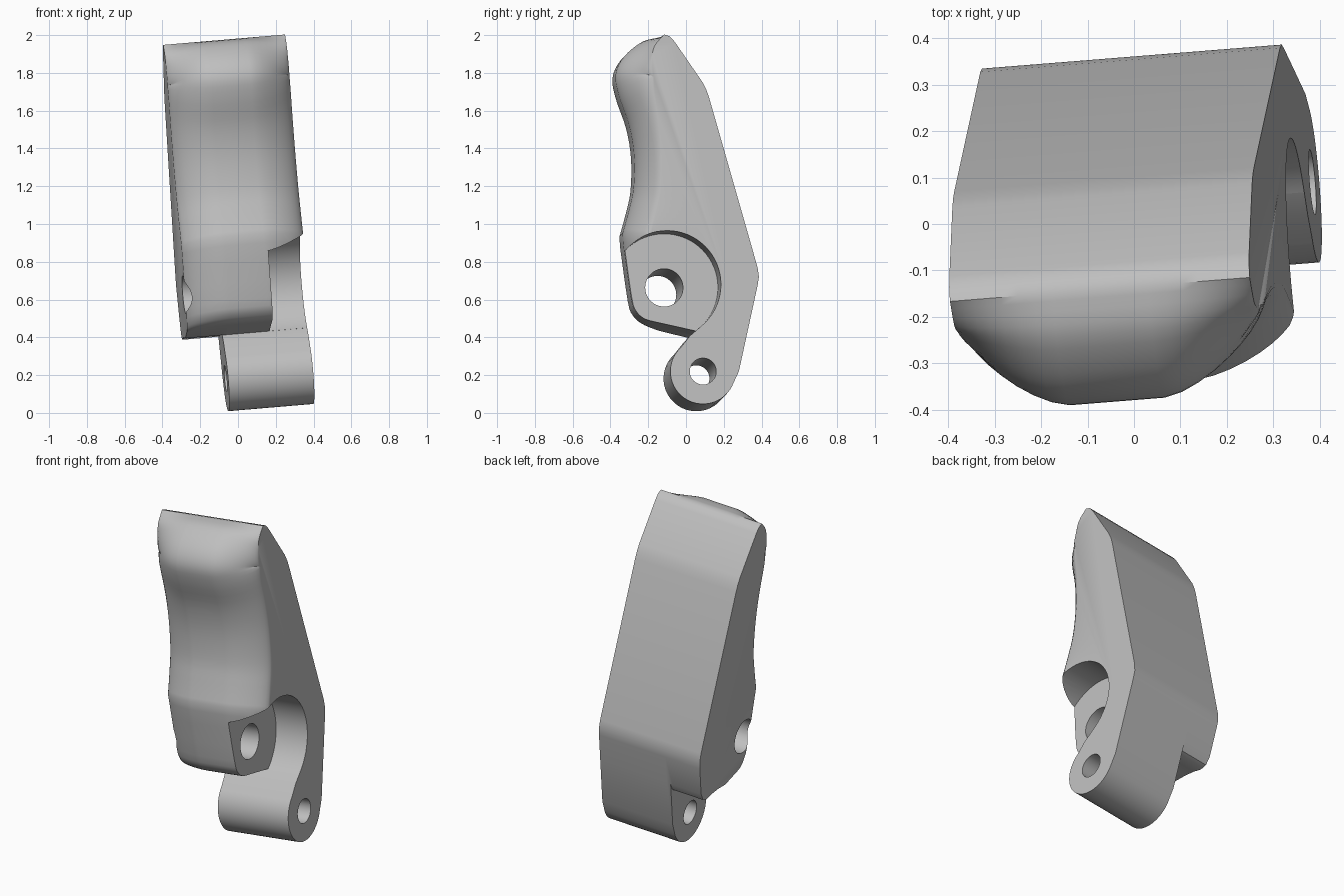
import bpy, bmesh, math
from mathutils import Matrix

cube = bpy.data.objects.get("Cube")
if cube:
    bpy.data.objects.remove(cube, do_unlink=True)

WIDTH, ARM_WIDTH, POCKET, BEVEL = 0.645, 0.45, 0.2, 0.22
PIVOT, PIN = (-0.1, 0.68), (0.09, 0.22)
# Slight tilt of the whole part: local (depth, y, z) to world
TILT = Matrix(((1, -0.08, -0.085, 0.41), (0.08, 1, 0, 0), (0.085, 0, 1, 0), (0, 0, 0, 1)))

grey = bpy.data.materials.new("light_grey")
grey.use_nodes = True
grey.diffuse_color = (0.52, 0.52, 0.52, 1)
grey.node_tree.nodes["Principled BSDF"].inputs["Base Color"].default_value = grey.diffuse_color


def loft(name, sections):
    """Skin matching (depth, outline) sections and cap both ends."""
    bm = bmesh.new()
    rings = [[bm.verts.new((u, y, z)) for y, z in pts] for u, pts in sections]
    n = len(rings[0])
    for a, b in zip(rings, rings[1:]):
        for i in range(n):
            j = (i + 1) % n
            bm.faces.new((a[i], a[j], b[j], b[i]))
    bm.faces.new(rings[0])
    bm.faces.new(rings[-1])
    bmesh.ops.recalc_face_normals(bm, faces=bm.faces)
    mesh = bpy.data.meshes.new(name)
    bm.to_mesh(mesh)
    bm.free()
    mesh.materials.append(grey)
    obj = bpy.data.objects.new(name, mesh)
    bpy.context.collection.objects.link(obj)
    return obj


def arc(center, radius, start, end, steps):
    angles = [math.radians(start + (end - start) * i / steps) for i in range(steps + 1)]
    return [(center[0] + radius * math.cos(a), center[1] + radius * math.sin(a)) for a in angles]


def rod(name, center, radius, u0, u1):
    outline = arc(center, radius, 0, 360, 64)[:-1]
    return loft(name, [(u0, outline), (u1, outline)])


def combine(target, tool, operation):
    mod = target.modifiers.new(operation.lower(), "BOOLEAN")
    mod.operation, mod.object, mod.solver = operation, tool, "EXACT"
    bpy.ops.object.select_all(action="DESELECT")
    bpy.context.view_layer.objects.active = target
    target.select_set(True)
    bpy.ops.object.modifier_apply(modifier=mod.name)
    bpy.data.objects.remove(tool, do_unlink=True)


def smooth_path(keys, steps=4):
    """Catmull-Rom curve through (y, z, edge rounding) keys."""
    ext = [keys[0]] + keys + [keys[-1]]
    out = []
    for p, q, r, s in zip(ext, ext[1:], ext[2:], ext[3:]):
        for k in range(steps):
            t = k / steps
            out.append(tuple(0.5 * (2 * b + (c - a) * t + (2 * a - 5 * b + 4 * c - d) * t * t
                                    + (3 * b - a - 3 * c + d) * t ** 3)
                             for a, b, c, d in zip(p, q, r, s)))
    return out + [keys[-1]]


# Finger-shaped front, from the top edge down to the lower corner
grip = smooth_path([(-0.115, 2.003, 0), (-0.21, 1.985, 0.08), (-0.31, 1.905, 0.17),
                    (-0.355, 1.81, 0.2), (-0.338, 1.7, 0.17), (-0.283, 1.54, 0.14),
                    (-0.257, 1.38, 0.13), (-0.26, 1.21, 0.13), (-0.285, 1.09, 0.13),
                    (-0.318, 0.97, 0.13)])
toe = smooth_path([(-0.316, 0.92, 0.13), (-0.275, 0.63, 0.13), (-0.25, 0.555, 0.13),
                   (-0.205, 0.515, 0.12), (-0.14, 0.497, 0.1)], 3)
back = [(0.07, 0.45), (0.15, 0.455), (0.22, 0.452), (0.275, 0.442), (0.315, 0.455), (0.341, 0.5),
        (0.379, 0.675), (0.386, 0.72), (0.379, 0.77), (0.122, 1.67), (0.108, 1.71), (0.088, 1.75),
        (-0.06, 1.965), (-0.085, 1.993)]


def body_outline(u):
    """Outline with the front pulled in near both side faces."""
    t = min(1, min(-u, u + WIDTH) / BEVEL)
    pull = 1 - (1 - (1 - t) ** 1.5) ** (1 / 1.5)
    pts = []
    for i, (y, z, amount) in enumerate(grip):
        a, b = grip[max(i - 1, 0)], grip[min(i + 1, len(grip) - 1)]
        dy, dz = b[0] - a[0], b[1] - a[1]
        move = amount * pull / math.hypot(dy, dz)
        pts.append((y - dz * move, z + dy * move))
    # the toe slides back along the slope of the underside
    pts += [(y + amount * pull, z - 0.2 * amount * pull) for y, z, amount in toe]
    return pts + back


# Body
edge = [BEVEL * (1 - math.cos(math.pi / 2 * i / 9)) for i in range(10)]
depths = [-e for e in edge] + [e - WIDTH for e in reversed(edge)]
body = loft("lever_body", [(u, body_outline(u)) for u in depths])

# Round pocket in one side
combine(body, rod("pocket_cutter", PIVOT, 0.285, -POCKET, 0.1), "DIFFERENCE")

# Lower arm with rounded lug
arm_outline = [(0.25, 0.6), (0.341, 0.5), (0.28, 0.22)]
arm_outline += arc(PIN, 0.173, -20, -228, 28)
arm_outline += [(0.02, 0.407), (0.07, 0.45), (0.14, 0.495)]
arm = loft("lower_arm", [(0, arm_outline), (-ARM_WIDTH, arm_outline)])
combine(body, arm, "UNION")

# Pivot hole and pin hole
combine(body, rod("pivot_cutter", PIVOT, 0.1, -1, 0.3), "DIFFERENCE")
combine(body, rod("pin_cutter", PIN, 0.07, -1, 0.3), "DIFFERENCE")

body.data.transform(TILT)
body.data.update()
bpy.ops.object.select_all(action="DESELECT")
bpy.context.view_layer.objects.active = body
body.select_set(True)
bpy.ops.object.shade_smooth_by_angle(angle=math.radians(30))
